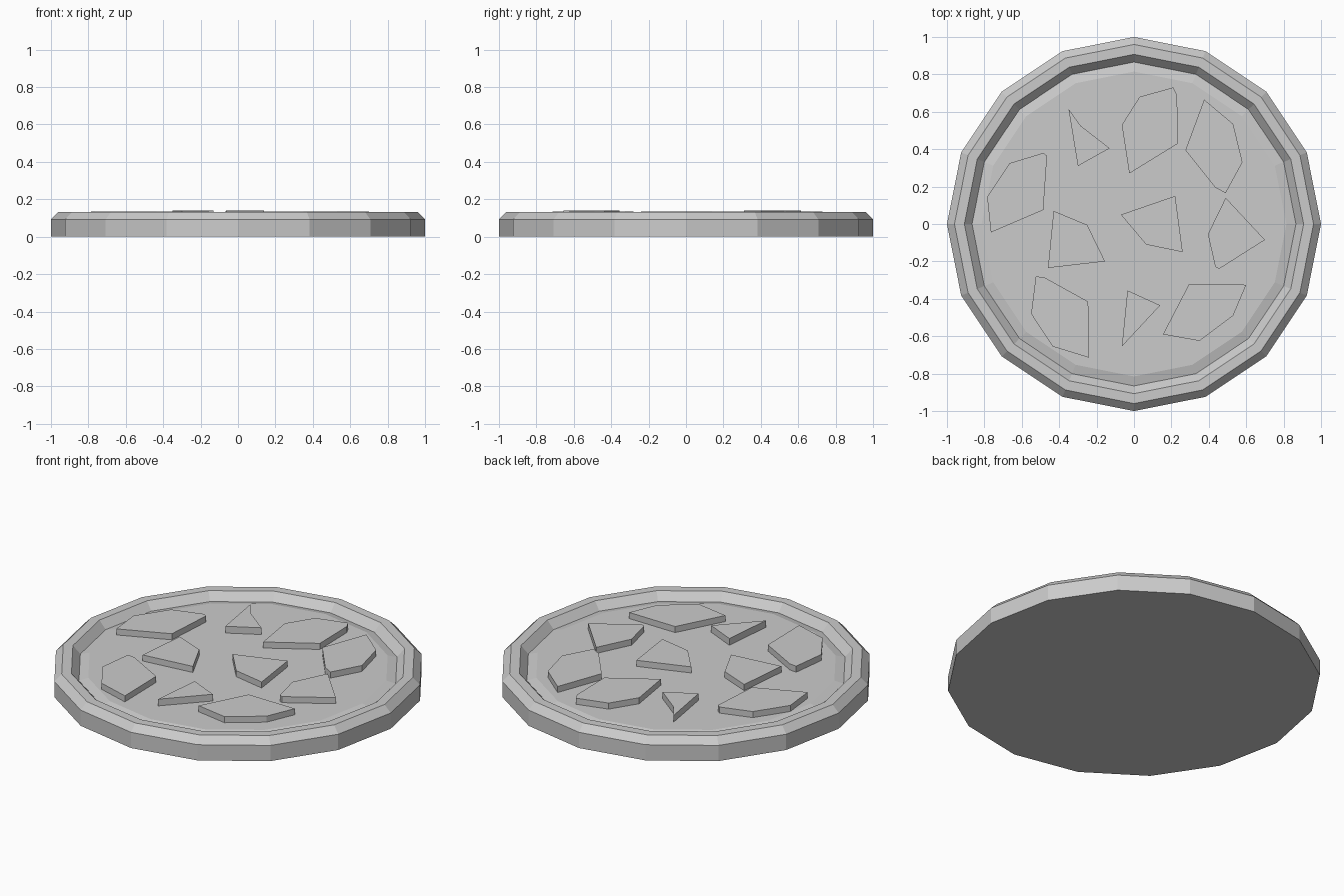
import bpy, bmesh, math

cube = bpy.data.objects.get("Cube")
if cube:
    bpy.data.objects.remove(cube, do_unlink=True)


def material(name, rgb):
    mat = bpy.data.materials.new(name)
    mat.use_nodes = True
    mat.diffuse_color = (*rgb, 1)
    mat.node_tree.nodes["Principled BSDF"].inputs["Base Color"].default_value = (*rgb, 1)
    return mat


grey = material("plain grey", (0.6, 0.6, 0.6))


def finish(bm, name):
    bmesh.ops.recalc_face_normals(bm, faces=bm.faces)
    mesh = bpy.data.meshes.new(name)
    bm.to_mesh(mesh)
    bm.free()
    mesh.materials.append(grey)
    obj = bpy.data.objects.new(name, mesh)
    bpy.context.collection.objects.link(obj)
    return obj


def turned_disc(name, profile, sides=16):
    """Stack rings of (radius, height) and cap both ends."""
    bm = bmesh.new()
    rings = []
    for r, z in profile:
        rings.append([bm.verts.new((r * math.cos(math.tau * i / sides),
                                    r * math.sin(math.tau * i / sides), z))
                      for i in range(sides)])
    for a, b in zip(rings, rings[1:]):
        for i in range(sides):
            j = (i + 1) % sides
            bm.faces.new((a[i], a[j], b[j], b[i]))
    bm.faces.new(rings[0])
    bm.faces.new(rings[-1])
    return finish(bm, name)


def slab(name, outline, bottom, top):
    """Extrude a flat outline upward."""
    bm = bmesh.new()
    face = bm.faces.new([bm.verts.new((x, y, bottom)) for x, y in outline])
    new = bmesh.ops.extrude_face_region(bm, geom=[face])["geom"]
    bmesh.ops.translate(bm, vec=(0, 0, top - bottom),
                        verts=[v for v in new if isinstance(v, bmesh.types.BMVert)])
    return finish(bm, name)


# Round base with bevelled rim, groove and slightly raised floor
FLOOR = 0.1
turned_disc("base", [(1, 0), (1, 0.093), (0.96, 0.133), (0.907, 0.133),
                     (0.866, 0.087), (0.815, FLOOR)])

# Angular topping pieces lying on the floor
pieces = {
    "back_left": [(-.35, .615), (-.285, .525), (-.13, .405), (-.30, .31)],
    "back_middle": [(-.065, .53), (.03, .68), (.21, .73), (.23, .69), (.235, .43), (-.025, .27)],
    "back_right": [(.375, .665), (.53, .535), (.58, .33), (.49, .165), (.435, .195), (.275, .395)],
    "side_left": [(-.785, .145), (-.665, .325), (-.485, .38), (-.465, .365), (-.485, .075), (-.765, -.045)],
    "middle_left": [(-.43, .07), (-.25, -.005), (-.155, -.20), (-.46, -.235)],
    "middle": [(-.07, .05), (.22, .15), (.26, -.15), (.065, -.11)],
    "middle_right": [(.49, .14), (.70, -.085), (.455, -.24), (.435, -.23), (.395, -.055)],
    "front_left": [(-.525, -.28), (-.48, -.285), (-.245, -.415), (-.24, -.715), (-.435, -.655), (-.55, -.48)],
    "front_middle": [(-.035, -.355), (.14, -.435), (-.065, -.655)],
    "front_right": [(.295, -.32), (.60, -.325), (.53, -.49), (.35, -.625), (.155, -.59)],
}
for place, outline in pieces.items():
    top = 0.14 if place in ("back_left", "front_middle") else 0.136
    slab("topping_" + place, outline, FLOOR - 0.002, top)
